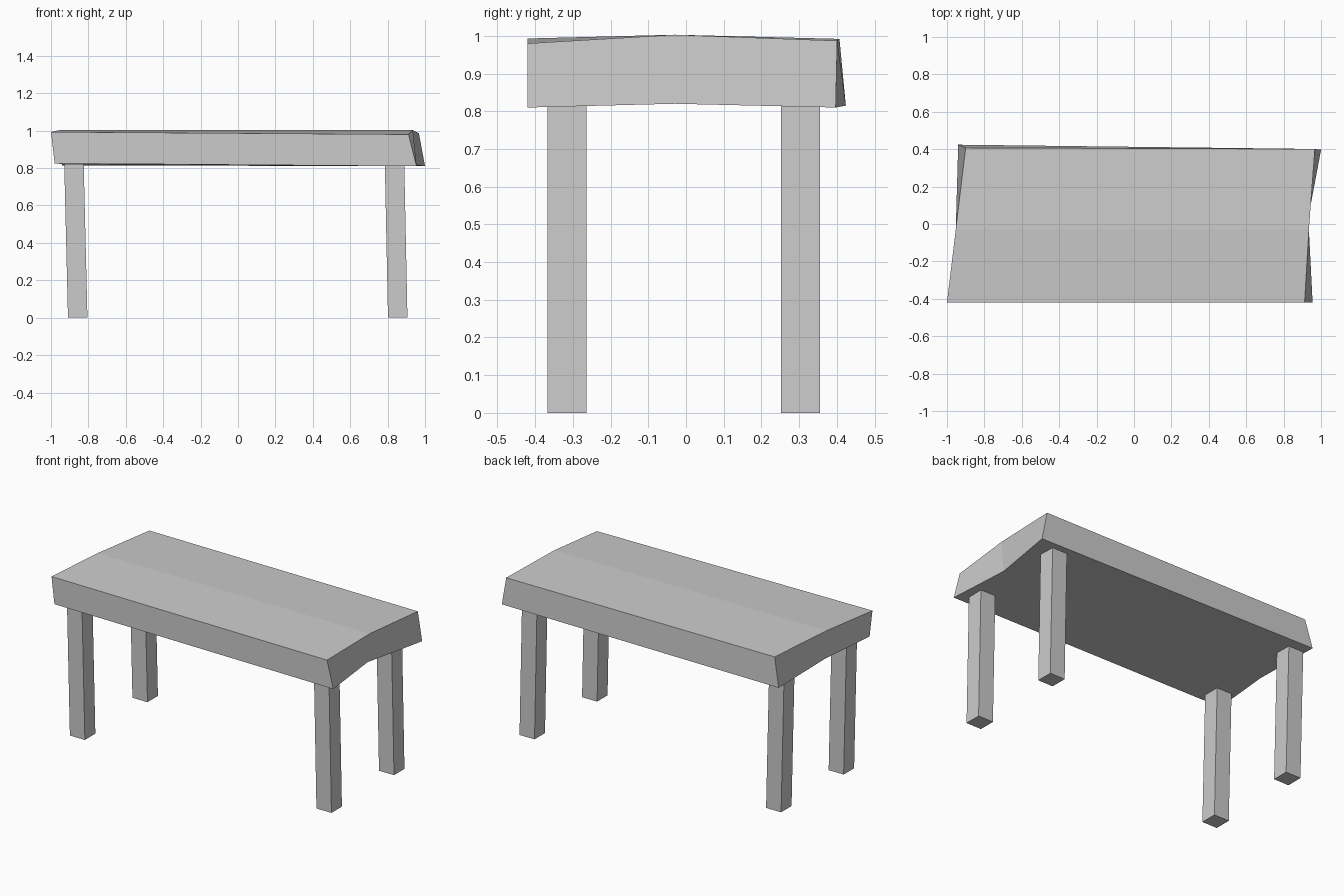
import bpy
import bmesh

default = bpy.data.objects.get("Cube")
if default:
    bpy.data.objects.remove(default, do_unlink=True)

# One plain grey for the whole table
grey = bpy.data.materials.new("plain_grey")
grey.use_nodes = True
colour = (0.6, 0.6, 0.6, 1)
grey.diffuse_color = colour
grey.node_tree.nodes["Principled BSDF"].inputs["Base Color"].default_value = colour


def loft(name, sections):
    """Join four-cornered sections into a closed, flat-shaded solid."""
    bm = bmesh.new()
    rings = [[bm.verts.new(p) for p in s] for s in sections]
    for a, b in zip(rings, rings[1:]):
        for i in range(4):
            j = (i + 1) % 4
            bm.faces.new((a[i], a[j], b[j], b[i]))
    bm.faces.new(rings[0])
    bm.faces.new(rings[-1])
    bmesh.ops.recalc_face_normals(bm, faces=bm.faces)
    mesh = bpy.data.meshes.new(name)
    bm.to_mesh(mesh)
    bm.free()
    mesh.materials.append(grey)
    obj = bpy.data.objects.new(name, mesh)
    bpy.context.collection.objects.link(obj)
    return obj


# Warped slab: front, ridge and back sections (bottom pair, then top pair)
loft("table_top", [
    [(-0.98, -0.42, 0.825), (0.955, -0.42, 0.81), (0.912, -0.42, 0.98), (-1.0, -0.42, 0.993)],
    [(-0.94, -0.03, 0.822), (0.92, -0.03, 0.82), (0.935, -0.03, 1.003), (-0.953, -0.03, 1.003)],
    [(-0.94, 0.424, 0.815), (1.0, 0.397, 0.81), (0.967, 0.401, 0.987), (-0.9, 0.407, 0.992)],
])

# Four square legs, all leaning the same way
SIZE = 0.104
LEG_TOP = 0.822
for side, foot_x, top_x in (("right", -0.909, -0.929), ("left", 0.802, 0.785)):
    for end, y in (("front", -0.368), ("back", 0.252)):
        loft(f"{end}_{side}_leg", [
            [(x, y, z), (x + SIZE, y, z), (x + SIZE, y + SIZE, z), (x, y + SIZE, z)]
            for x, z in ((foot_x, 0), (top_x, LEG_TOP))
        ])
